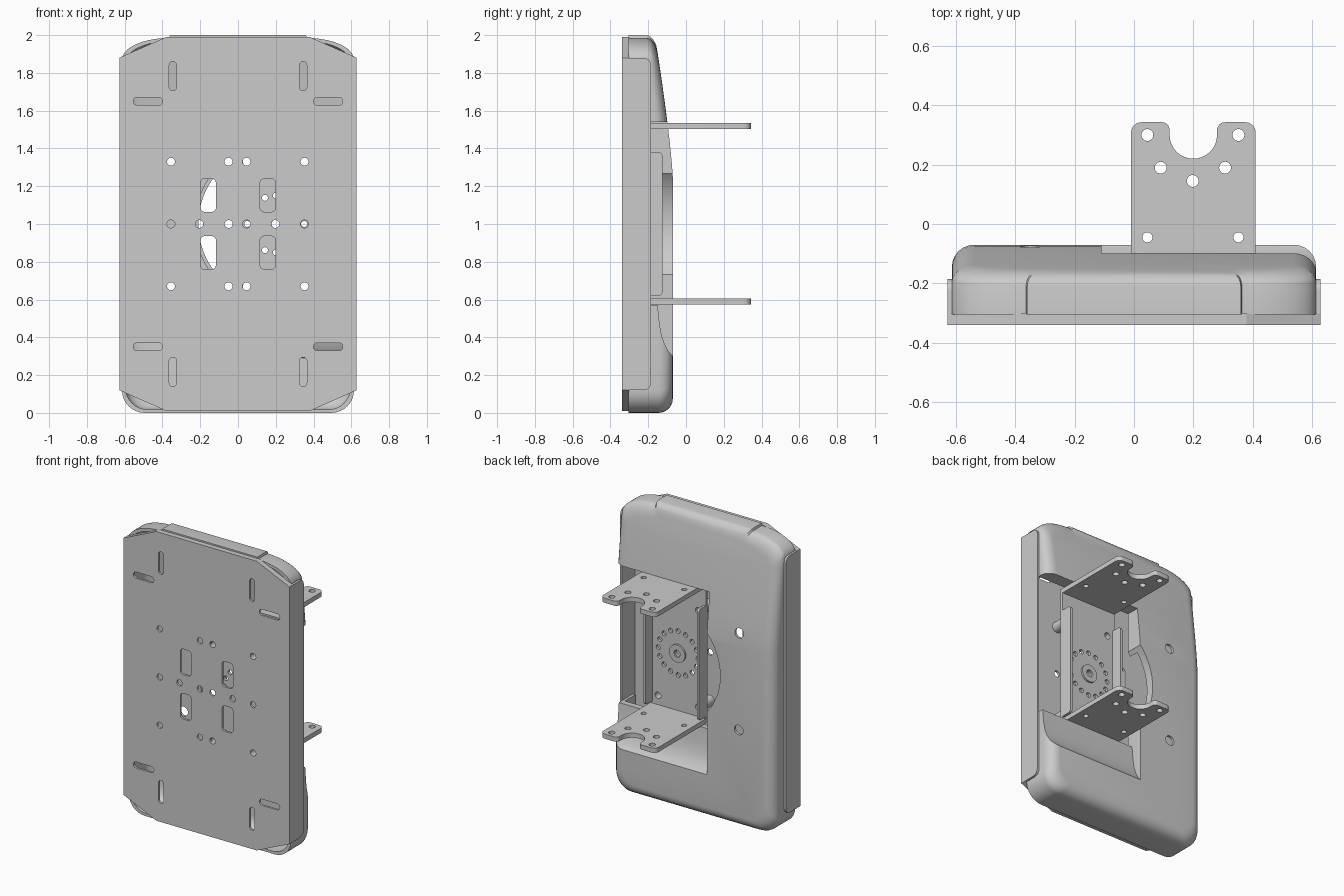
import bpy, bmesh
from math import sin, cos, pi, radians

if "Cube" in bpy.data.objects:
    bpy.data.objects.remove(bpy.data.objects["Cube"])


def arc(cx, cy, r, a0, a1, n=6, ry=None):
    ry = r if ry is None else ry
    angs = [radians(a0 + (a1 - a0) * i / n) for i in range(n + 1)]
    return [(cx + r * cos(a), cy + ry * sin(a)) for a in angs]


def rrect(cx, cy, w, h, r):
    x, y = w / 2 - r, h / 2 - r
    return (arc(cx + x, cy + y, r, 0, 90) + arc(cx - x, cy + y, r, 90, 180)
            + arc(cx - x, cy - y, r, 180, 270) + arc(cx + x, cy - y, r, 270, 360))


def circle(cx, cy, r, n=24):
    return arc(cx, cy, r, 0, 360, n)[:-1]


def finish(name, bm):
    bmesh.ops.remove_doubles(bm, verts=bm.verts, dist=1e-5)
    bmesh.ops.recalc_face_normals(bm, faces=bm.faces)
    me = bpy.data.meshes.new(name)
    bm.to_mesh(me)
    bm.free()
    ob = bpy.data.objects.new(name, me)
    bpy.context.collection.objects.link(ob)
    return ob


def prisms(name, profiles, axis, a, b):
    """Extrude closed 2D profiles along an axis from a to b, as one object."""
    place = {'x': lambda u, w, t: (t, u, w), 'y': lambda u, w, t: (u, t, w),
             'z': lambda u, w, t: (u, w, t)}[axis]
    bm = bmesh.new()
    for pts in profiles:
        lo = [bm.verts.new(place(u, w, a)) for u, w in pts]
        hi = [bm.verts.new(place(u, w, b)) for u, w in pts]
        bm.faces.new(lo)
        bm.faces.new(hi)
        for i in range(len(pts)):
            j = (i + 1) % len(pts)
            bm.faces.new((lo[i], lo[j], hi[j], hi[i]))
    return finish(name, bm)


def cut(ob, *cutters):
    for c in cutters:
        m = ob.modifiers.new("cut", 'BOOLEAN')
        m.object, m.operation, m.solver = c, 'DIFFERENCE', 'EXACT'
        bpy.context.view_layer.objects.active = ob
        bpy.ops.object.modifier_apply(modifier=m.name)
        bpy.data.objects.remove(c)
    return ob


def smooth(ob):
    bpy.ops.object.select_all(action='DESELECT')
    ob.select_set(True)
    bpy.context.view_layer.objects.active = ob
    bpy.ops.object.shade_smooth_by_angle(angle=radians(30))


def mirror_pts(right):
    return right + [(-x, z) for x, z in reversed(right)]


# Rounded cover body: stacked outline rings, back face tapering towards the top
def cover_body(name, inset, front, back):
    outline = mirror_pts(arc(.494, .12, .12, -90, 0, 8)
                         + arc(.364, 1.87, .25, 0, 90, 10, .115) + [(.36, 2.0)])
    R = .075
    levels = [(front, 0)] + [(back - R + R * sin(a), R * (1 - cos(a)))
                             for a in [radians(15 * i) for i in range(7)]]
    bm = bmesh.new()
    rings = []
    for y, r in levels:
        k = r + inset
        rings.append([bm.verts.new((x * (1 - k / .614), y, 1 + (z - 1) * (1 - k)))
                      for x, z in outline])
    n = len(outline)
    for p, q in zip(rings, rings[1:]):
        for i in range(n):
            bm.faces.new((p[i], p[(i + 1) % n], q[(i + 1) % n], q[i]))
    bm.faces.new(rings[0])
    bm.faces.new(rings[-1])
    for i in range(10):
        bmesh.ops.bisect_plane(bm, geom=bm.verts[:] + bm.edges[:] + bm.faces[:],
                               plane_co=(0, 0, 1.25 + .07 * i), plane_no=(0, 0, 1))
    for v in bm.verts:
        t = max(0, (v.co.y + .305) / .235)
        v.co.y -= t * .09 * (max(0, v.co.z - 1.25) / .72) ** 1.25
    return finish(name, bm)


# Rear cover: hollow, with a side opening, lower scoop and round clearance
cover = cover_body("rear_cover", 0, -.305, -.07)
cavity = cover_body("cavity", .018, -.6, -.088)
scoop = [(-.5, .57), (-.15, .57), (-.14, .47), (-.13, .415), (-.115, .37), (-.095, .33),
         (-.07, .30), (.1, .2), (.1, 1.54), (-.5, 1.54)]
scoop_wall = [(-.19, .55), (-.168, .55), (-.158, .46), (-.148, .40), (-.13, .355),
              (-.11, .312), (-.07, .272), (.1, .17), (.1, 1.56), (-.19, 1.56)]
cut(cavity, prisms("c1", [scoop_wall], 'x', -.13, .72),
    prisms("c2", [circle(.2, 1, .43, 64)], 'y', -.125, .05))
cut(cover, cavity, prisms("c3", [scoop], 'x', -.11, .7),
    prisms("c4", [circle(.2, 1, .41, 64)], 'y', -.28, .07),
    prisms("c5", [circle(-.35, z, .033) for z in (.67, 1.33)], 'y', -.2, .1))
smooth(cover)


# Front panel: shallow octagonal pan with slots, windows and holes
def octagon(d):
    return mirror_pts([(.38 - d * .5, .01 + d), (.628 - d, .12 + d * .5),
                       (.628 - d, 1.88 - d * .5), (.38 - d * .5, 1.99 - d)])


panel = prisms("front_panel", [octagon(0)], 'y', -.34, -.302)
openings = []
for s in (-1, 1):
    for k in (-1, 1):
        openings += [rrect(s * .345, 1 + k * .783, .038, .155, .0185),
                     rrect(s * .477, 1 + k * .65, .155, .042, .0205),
                     rrect(s * .158, 1 + k * .152, .082, .175, .022)]
for z in (.67, 1, 1.33):
    openings += [circle(x, z, .021) for x in (-.355, -.05, .045, .352)]
openings += [circle(x, 1, .021) for x in (-.205, .198)]
cut(panel, prisms("pan_inner", [octagon(.012)], 'y', -.325, -.2),
    prisms("panel_openings", openings, 'y', -.4, -.28))

# Side flanges of the panel, rounded at the rear corners
flange = ([(-.325, .12)] + arc(-.225, .16, .04, -90, 0)
          + arc(-.225, 1.84, .04, 0, 90) + [(-.325, 1.88)])
for side, s in (("left", -1), ("right", 1)):
    prisms(side + "_flange", [flange], 'x', s * .628, s * .614)

# Horizontal bracket plates with a U notch
plate = ([(-.01, -.21), (.41, -.21)] + arc(.375, .308, .035, 0, 90)
         + arc(.306, .317, .026, 90, 180) + arc(.2, .30, .08, 0, -180, 16)
         + arc(.094, .317, .026, 0, 90) + arc(.025, .308, .035, 90, 180))
plate_holes = [circle(x, y, r) for x, y, r in
               [(.045, .30, .02), (.352, .30, .02), (.09, .19, .02), (.307, .19, .02),
                (.198, .145, .02), (.045, -.045, .017), (.352, -.045, .017)]]
for name, z in (("lower", .59), ("upper", 1.52)):
    ob = prisms(name + "_bracket_plate", [plate], 'z', z - .016, z + .016)
    cut(ob, prisms("holes", plate_holes, 'z', z - .1, z + .1))
    smooth(ob)

# Bracket base with the indexing hole circle
base = prisms("bracket_base", [[(-.01, .575), (.41, .575), (.41, 1.535), (-.01, 1.535)]],
              'y', -.22, -.2)
holes = [circle(.2 + .15 * cos(i * pi / 8), 1 + .15 * sin(i * pi / 8), .016, 16)
         for i in range(16)]
holes += [circle(x, z, .022) for x in (.047, .352) for z in (.67, 1.33)]
holes += [circle(.2, 1, .022)]
cut(base, prisms("holes", holes, 'y', -.3, -.1))
hub = prisms("centre_hub", [circle(.2, 1, .06, 32)], 'y', -.201, -.188)
smooth(cut(hub, prisms("hole", [circle(.2, 1, .024)], 'y', -.3, -.1)))

# Channel sides along the bracket base
side_profile = ([(-.215, .62)] + arc(-.145, .64, .02, -90, 0)
                + arc(-.145, 1.36, .02, 0, 90) + [(-.215, 1.38)])
for name, x in (("left", -.01), ("right", .394)):
    prisms(name + "_channel_side", [side_profile], 'x', x, x + .016)

# Tubular spacers between panel and bracket base
for x in (.047, .352):
    for z in (.67, 1.33):
        ob = prisms("spacer", [circle(x, z, .036)], 'y', -.325, -.219)
        smooth(cut(ob, prisms("hole", [circle(x, z, .022)], 'y', -.4, -.1)))
